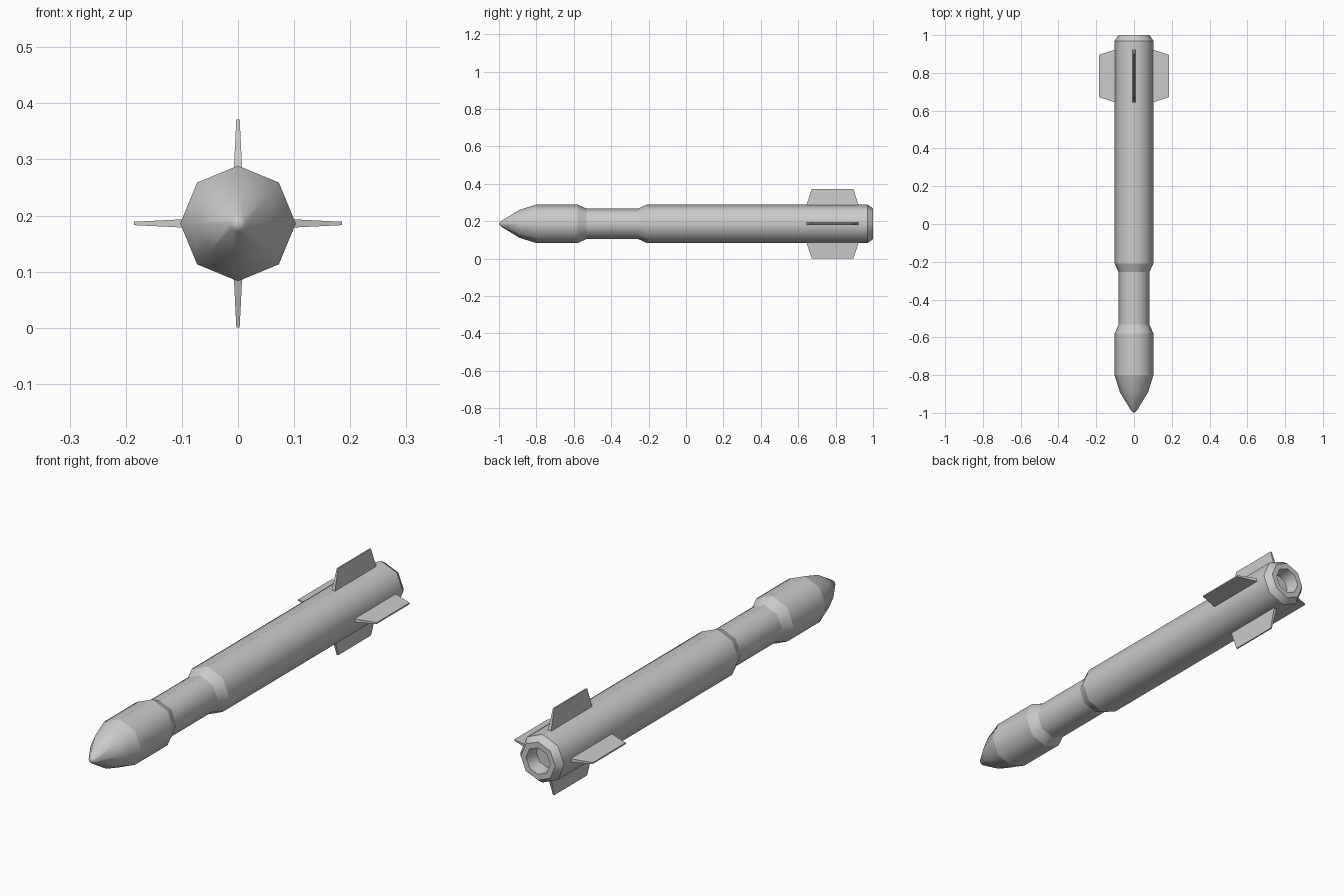
import bpy, bmesh
from math import sin, cos, pi
from mathutils import Matrix

if "Cube" in bpy.data.objects:
    bpy.data.objects.remove(bpy.data.objects["Cube"])

AXIS_Z = 0.186
SIDES = 8


def make_object(name, bm):
    bmesh.ops.recalc_face_normals(bm, faces=bm.faces)
    mesh = bpy.data.meshes.new(name)
    bm.to_mesh(mesh)
    bm.free()
    obj = bpy.data.objects.new(name, mesh)
    obj.location.z = AXIS_Z
    bpy.context.collection.objects.link(obj)
    return obj


def lathe(name, profile):
    """Eight-sided smooth turning along y; profile rows are (y, radius, crisp ring)."""
    bm = bmesh.new()
    rings = []
    for y, r, _ in profile:
        if r == 0:
            rings.append([bm.verts.new((0, y, 0))] * SIDES)
        else:
            rings.append([bm.verts.new((r * cos(2 * pi * i / SIDES), y, r * sin(2 * pi * i / SIDES)))
                          for i in range(SIDES)])
    for a, b in zip(rings, rings[1:]):
        for i in range(SIDES):
            j = (i + 1) % SIDES
            corners = list(dict.fromkeys((a[i], a[j], b[j], b[i])))
            bm.faces.new(corners).smooth = True
    for ring, (_, r, crisp) in zip(rings, profile):
        if crisp and r > 0:
            for i in range(SIDES):
                bm.edges.get((ring[i], ring[(i + 1) % SIDES])).smooth = False
    return make_object(name, bm)


# Body: nose, warhead, narrow neck, motor tube and recessed exhaust
lathe("missile_body", [
    (-1.0, 0, False), (-0.988, 0.015, False), (-0.89, 0.075, False), (-0.80, 0.103, True),
    (-0.58, 0.103, True), (-0.533, 0.082, True),
    (-0.255, 0.082, True), (-0.208, 0.103, True),
    (0.97, 0.103, True), (1.0, 0.082, True),
    (1.0, 0.057, True), (0.94, 0.050, True), (0.94, 0, False),
])


# Tail fins: tapered slabs, set around the axis
def fin(name, angle):
    bm = bmesh.new()
    loops = []
    for r, y0, y1, half in ((0.094, 0.642, 0.925, 0.0075), (0.1855, 0.672, 0.895, 0.003)):
        loops.append([bm.verts.new(p) for p in
                      ((r, y0, -half), (r, y1, -half), (r, y1, half), (r, y0, half))])
    root, tip = loops
    bm.faces.new(root)
    bm.faces.new(tip)
    for i in range(4):
        j = (i + 1) % 4
        bm.faces.new((root[i], root[j], tip[j], tip[i]))
    bm.transform(Matrix.Rotation(angle, 4, 'Y'))
    make_object(name, bm)


for k, side in enumerate(("right", "lower", "left", "upper")):
    fin(side + "_fin", k * pi / 2)
